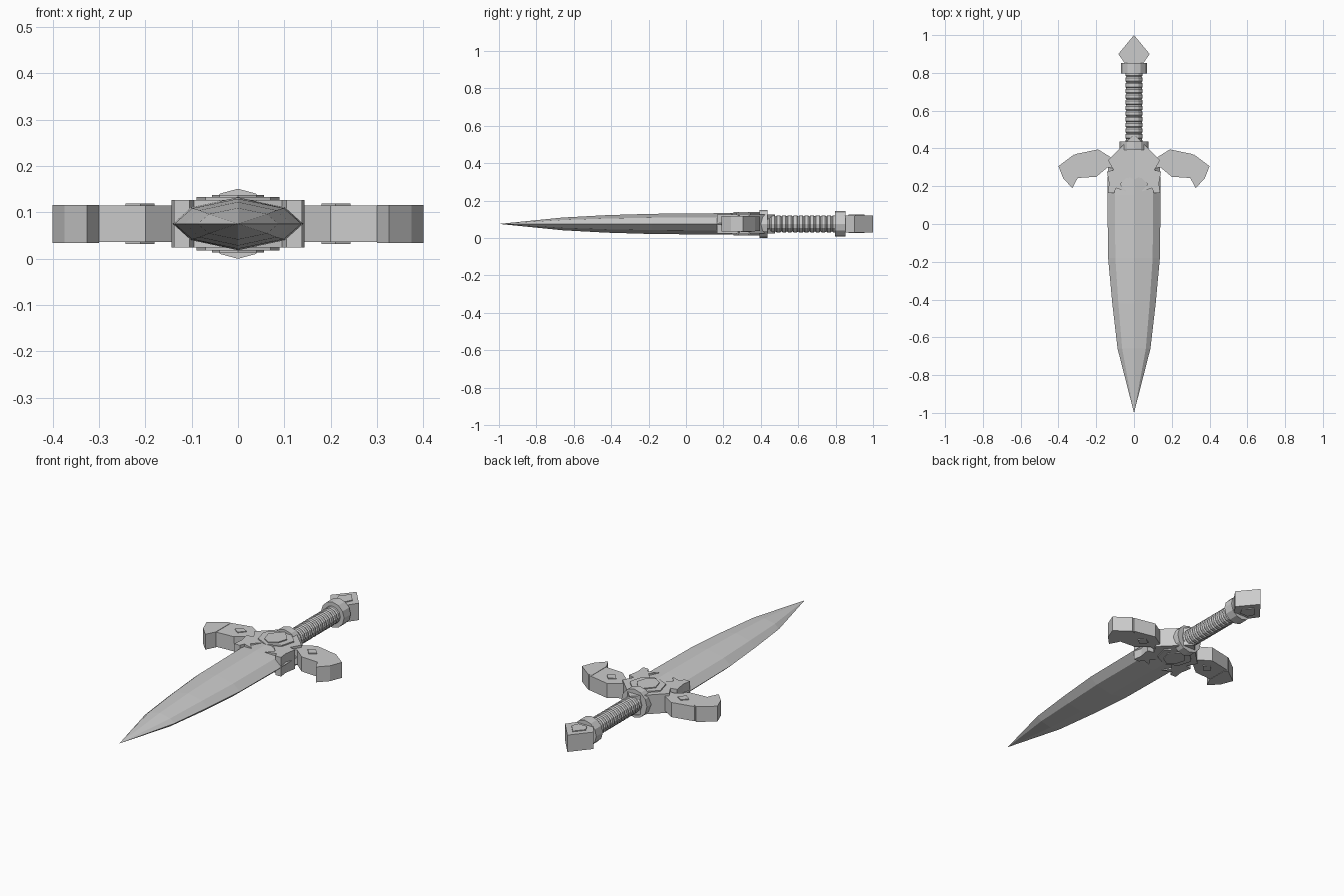
import bpy, bmesh, math

if "Cube" in bpy.data.objects:
    bpy.data.objects.remove(bpy.data.objects["Cube"])

ZC = 0.0755  # height of the sword's centre plane

steel = bpy.data.materials.new("plain grey")
steel.diffuse_color = (0.6, 0.6, 0.6, 1)
steel.use_nodes = True
steel.node_tree.nodes["Principled BSDF"].inputs["Base Color"].default_value = steel.diffuse_color


def finish(bm, name):
    bmesh.ops.recalc_face_normals(bm, faces=bm.faces[:])
    me = bpy.data.meshes.new(name)
    bm.to_mesh(me)
    bm.free()
    me.materials.append(steel)
    ob = bpy.data.objects.new(name, me)
    bpy.context.collection.objects.link(ob)
    return ob


def slab(name, outline, h):
    """Flat slab from an xy outline, reaching h above and below the centre plane."""
    bm = bmesh.new()
    f = bm.faces.new([bm.verts.new((x, y, ZC - h)) for x, y in outline])
    ext = bmesh.ops.extrude_face_region(bm, geom=[f])["geom"]
    bmesh.ops.translate(bm, vec=(0, 0, 2 * h),
                        verts=[v for v in ext if isinstance(v, bmesh.types.BMVert)])
    return finish(bm, name)


def mirrored(half):
    """Close a right-hand half outline with its mirror image."""
    return half + [(-x, y) for x, y in reversed(half) if x > 0]


def lathe(name, profile, n=12):
    """Turn (y, radius) points about the sword's long axis."""
    bm = bmesh.new()
    rings = [[bm.verts.new((r * math.sin(2 * math.pi * i / n), y,
                            ZC + r * math.cos(2 * math.pi * i / n)))
              for i in range(n)] for y, r in profile]
    for a, b in zip(rings, rings[1:]):
        for i in range(n):
            j = (i + 1) % n
            bm.faces.new((a[i], a[j], b[j], b[i]))
    bm.faces.new(rings[0])
    bm.faces.new(rings[-1])
    return finish(bm, name)


# Blade: six-sided lens section shrinking to a point; (y, half width, half thickness)
bm = bmesh.new()
sections = []
for y, w, t in [(0.3, 0.138, 0.057), (0.15, 0.141, 0.057), (-0.18, 0.137, 0.054),
                (-0.42, 0.115, 0.047), (-0.66, 0.087, 0.034)]:
    pts = [(-w, 0), (-0.72 * w, 0.62 * t), (0, t), (0.72 * w, 0.62 * t),
           (w, 0), (0.72 * w, -0.62 * t), (0, -t), (-0.72 * w, -0.62 * t)]
    sections.append([bm.verts.new((x, y, ZC + z)) for x, z in pts])
for a, b in zip(sections, sections[1:]):
    for i in range(8):
        j = (i + 1) % 8
        bm.faces.new((a[i], a[j], b[j], b[i]))
tip = bm.verts.new((0, -1, ZC))
for i in range(8):
    bm.faces.new((sections[-1][i], sections[-1][(i + 1) % 8], tip))
bm.faces.new(sections[0])
finish(bm, "blade")

# Guard hub with side claws, and its stacked plates
slab("guard_hub", mirrored([
    (0, 0.475), (0.138, 0.338), (0.108, 0.285), (0.143, 0.278), (0.132, 0.215),
    (0.138, 0.165), (0.105, 0.165), (0.095, 0.19), (0.04, 0.172), (0.073, 0.21),
    (0.04, 0.245), (0, 0.23)]), 0.051)
slab("guard_plate", mirrored([
    (0, 0.435), (0.09, 0.345), (0.07, 0.27), (0, 0.235)]), 0.0575)
slab("guard_diamond", mirrored([
    (0, 0.40), (0.056, 0.335), (0.04, 0.28), (0, 0.255)]), 0.0625)

# Curved guard arms, each with a hooked end and a small raised plate
for side, s in (("right", 1), ("left", -1)):
    arm = [(0.08, 0.33), (0.11, 0.345), (0.19, 0.395), (0.31, 0.37), (0.345, 0.30),
           (0.305, 0.243), (0.20, 0.25), (0.14, 0.30), (0.08, 0.29)]
    hook = [(0.30, 0.36), (0.318, 0.368), (0.40, 0.306), (0.374, 0.24),
            (0.326, 0.19), (0.30, 0.24)]
    plate = [(0.18, 0.33), (0.215, 0.35), (0.243, 0.32), (0.21, 0.295)]
    for part, outline, h in (("guard_arm", arm, 0.039), ("guard_hook", hook, 0.041),
                             ("arm_plate", plate, 0.0435)):
        slab(part + "_" + side, [(s * x, y) for x, y in outline], h)

# Ribbed grip
ribs, y0, y1 = 13, 0.42, 0.81
step = (y1 - y0) / ribs
grip = [(y0, 0.040)]
for i in range(ribs):
    y = y0 + i * step
    grip += [(y + 0.2 * step, 0.046), (y + 0.75 * step, 0.046), (y + step, 0.040)]
lathe("grip", grip)

# Collars at both ends of the grip
lathe("guard_collar", [(0.392, 0.0755), (0.437, 0.0755)])
lathe("pommel_collar", [(0.797, 0.068), (0.853, 0.068)])

# Pointed pommel and its raised plate
slab("pommel", mirrored([(0, 1.0), (0.083, 0.90), (0.045, 0.845), (0, 0.845)]), 0.045)
slab("pommel_plate", mirrored([(0, 0.955), (0.042, 0.905), (0.025, 0.87), (0, 0.87)]), 0.0495)
